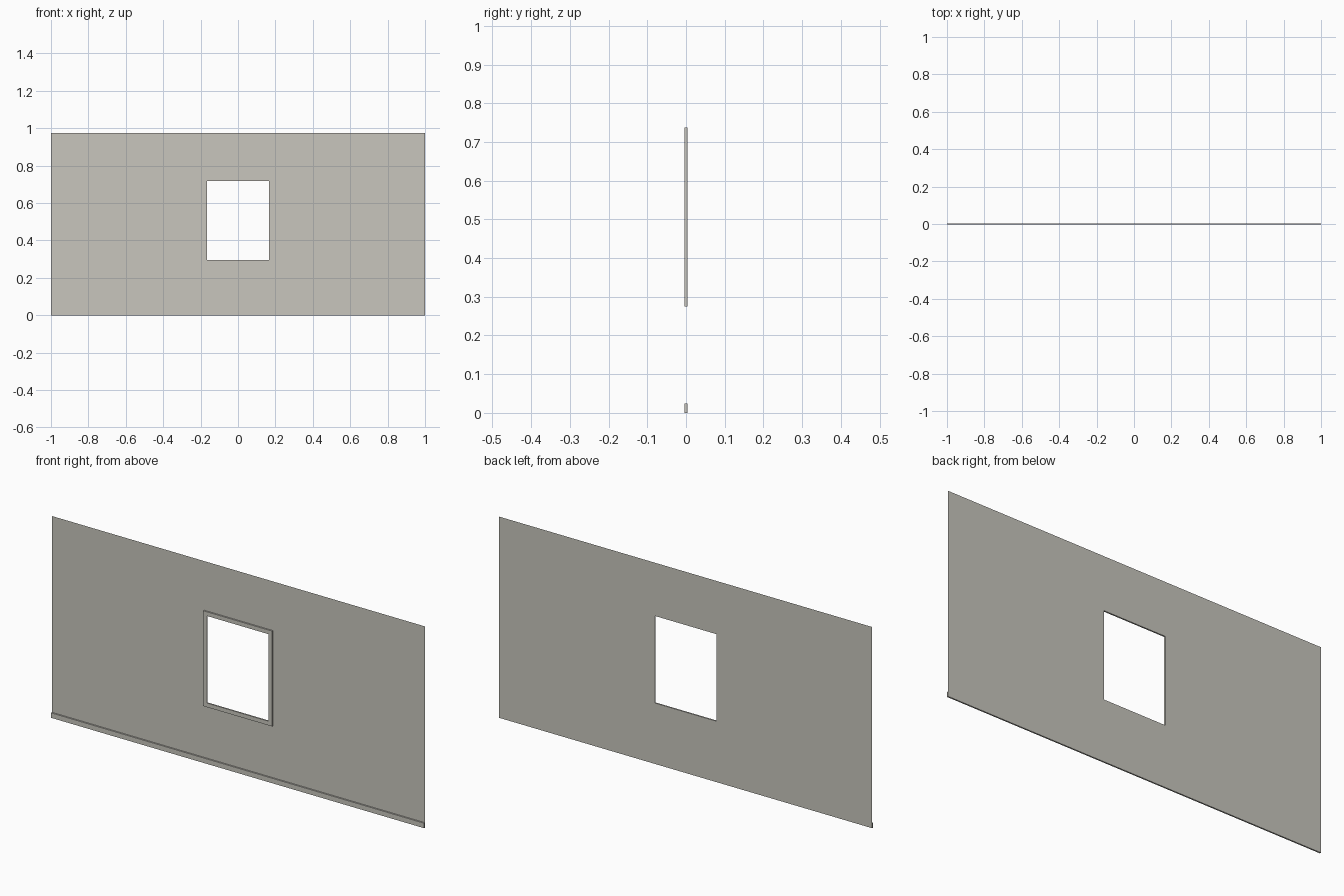
import bpy, bmesh

if "Cube" in bpy.data.objects:
    bpy.data.objects.remove(bpy.data.objects["Cube"])

BACK, FRONT = 0.0035, -0.0035      # wall plane and front of the trim
HX, H = 1.0, 0.975                 # wall half width and height
INNER = (-0.165, 0.165, 0.295, 0.717)
OUTER = (-0.185, 0.185, 0.275, 0.737)

plaster = bpy.data.materials.new("warm_grey_plaster")
plaster.diffuse_color = (0.578, 0.565, 0.514, 1)
plaster.use_nodes = True
plaster.node_tree.nodes["Principled BSDF"].inputs["Base Color"].default_value = plaster.diffuse_color


def finish(name, bm):
    mesh = bpy.data.meshes.new(name)
    bm.to_mesh(mesh)
    bm.free()
    mesh.materials.append(plaster)
    obj = bpy.data.objects.new(name, mesh)
    bpy.context.collection.objects.link(obj)
    return obj


def rect(bm, r, y):
    x0, x1, z0, z1 = r
    return [bm.verts.new((x, y, z)) for x, z in ((x0, z0), (x1, z0), (x1, z1), (x0, z1))]


def bridge(bm, a, b):
    for i in range(4):
        j = (i + 1) % 4
        bm.faces.new((a[i], a[j], b[j], b[i]))


# Thin wall sheet with the window opening
bm = bmesh.new()
bridge(bm, rect(bm, (-HX, HX, 0, H), BACK), rect(bm, INNER, BACK))
finish("wall", bm)

# Window surround: outer sides, front face and inner reveal
bm = bmesh.new()
loops = [rect(bm, r, y) for r, y in ((OUTER, BACK), (OUTER, FRONT), (INNER, FRONT), (INNER, BACK))]
for a, b in zip(loops, loops[1:]):
    bridge(bm, a, b)
finish("window_frame", bm)

# Skirting board along the foot of the wall, open where it meets the wall
bm = bmesh.new()
base = (-HX, HX, 0, 0.024)
front = rect(bm, base, FRONT)
bridge(bm, rect(bm, base, BACK), front)
bm.faces.new(front)
finish("skirting_board", bm)
